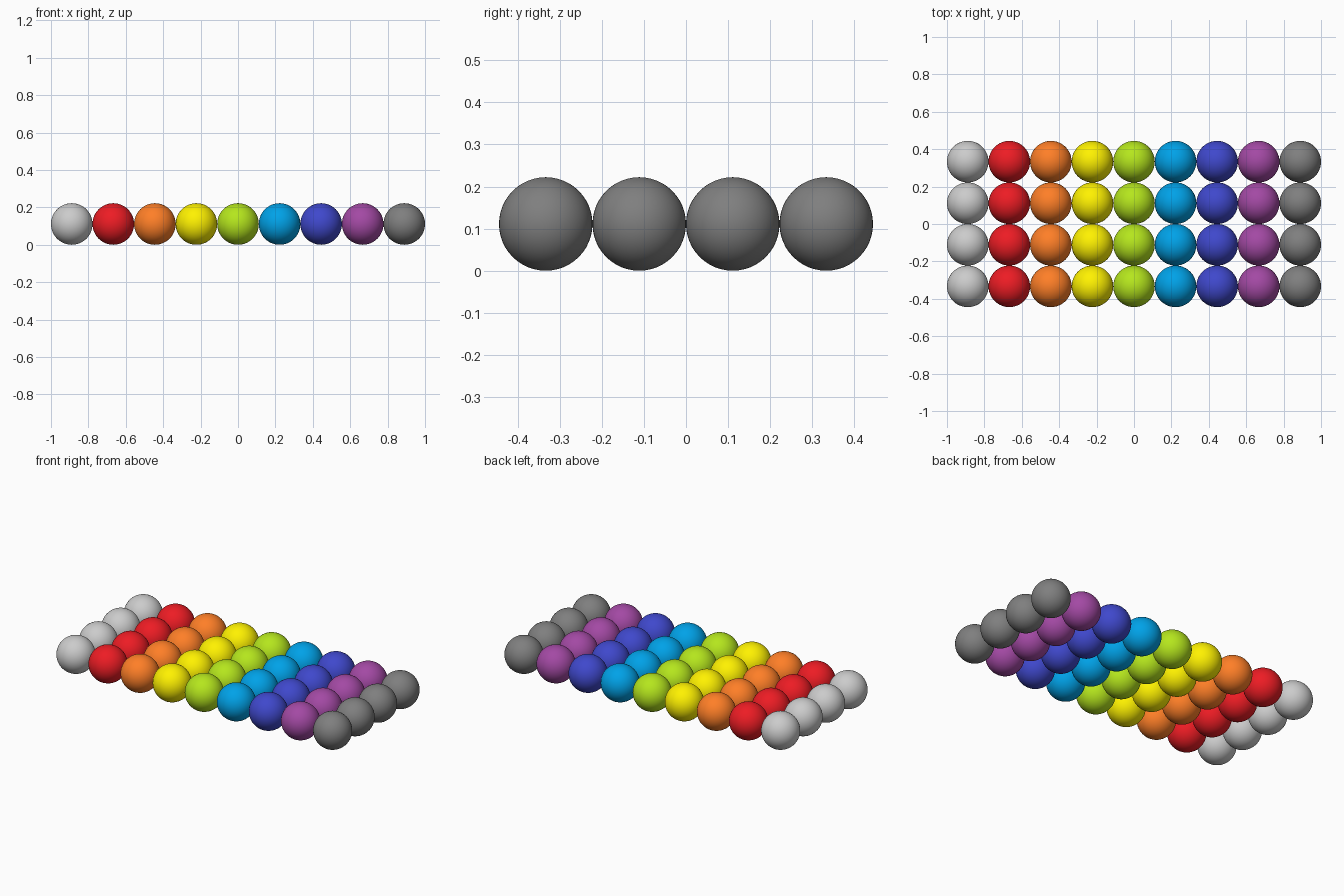
import bpy

if "Cube" in bpy.data.objects:
    bpy.data.objects.remove(bpy.data.objects["Cube"])

R = 1 / 9           # nine touching balls span 2 units
ROWS = 4

COLUMNS = [
    ("light_grey", "C3C3C3"), ("red", "ED1C24"), ("orange", "FF7F27"),
    ("yellow", "FFF200"), ("lime", "B5E61D"), ("sky_blue", "00A2E8"),
    ("indigo", "3F48CC"), ("purple", "A349A4"), ("dark_grey", "7F7F7F"),
]


def linear(hex_code):
    rgb = [int(hex_code[i:i + 2], 16) / 255 for i in (0, 2, 4)]
    return [c / 12.92 if c <= 0.04045 else ((c + 0.055) / 1.055) ** 2.4 for c in rgb] + [1]


# One smooth ball per colour, shared along its column
for col, (name, hex_code) in enumerate(COLUMNS):
    x = (col - (len(COLUMNS) - 1) / 2) * 2 * R
    y0 = -(ROWS - 1) * R
    bpy.ops.mesh.primitive_uv_sphere_add(segments=48, ring_count=24, radius=R, location=(x, y0, R))
    ball = bpy.context.object
    ball.name = f"{name}_ball_1"
    bpy.ops.object.shade_smooth()
    mat = bpy.data.materials.new(name)
    mat.diffuse_color = linear(hex_code)
    mat.use_nodes = True
    mat.node_tree.nodes["Principled BSDF"].inputs["Base Color"].default_value = mat.diffuse_color
    ball.data.materials.append(mat)

    # Remaining rows of the column
    for row in range(1, ROWS):
        copy = bpy.data.objects.new(f"{name}_ball_{row + 1}", ball.data)
        copy.location = (x, y0 + row * 2 * R, R)
        bpy.context.collection.objects.link(copy)
